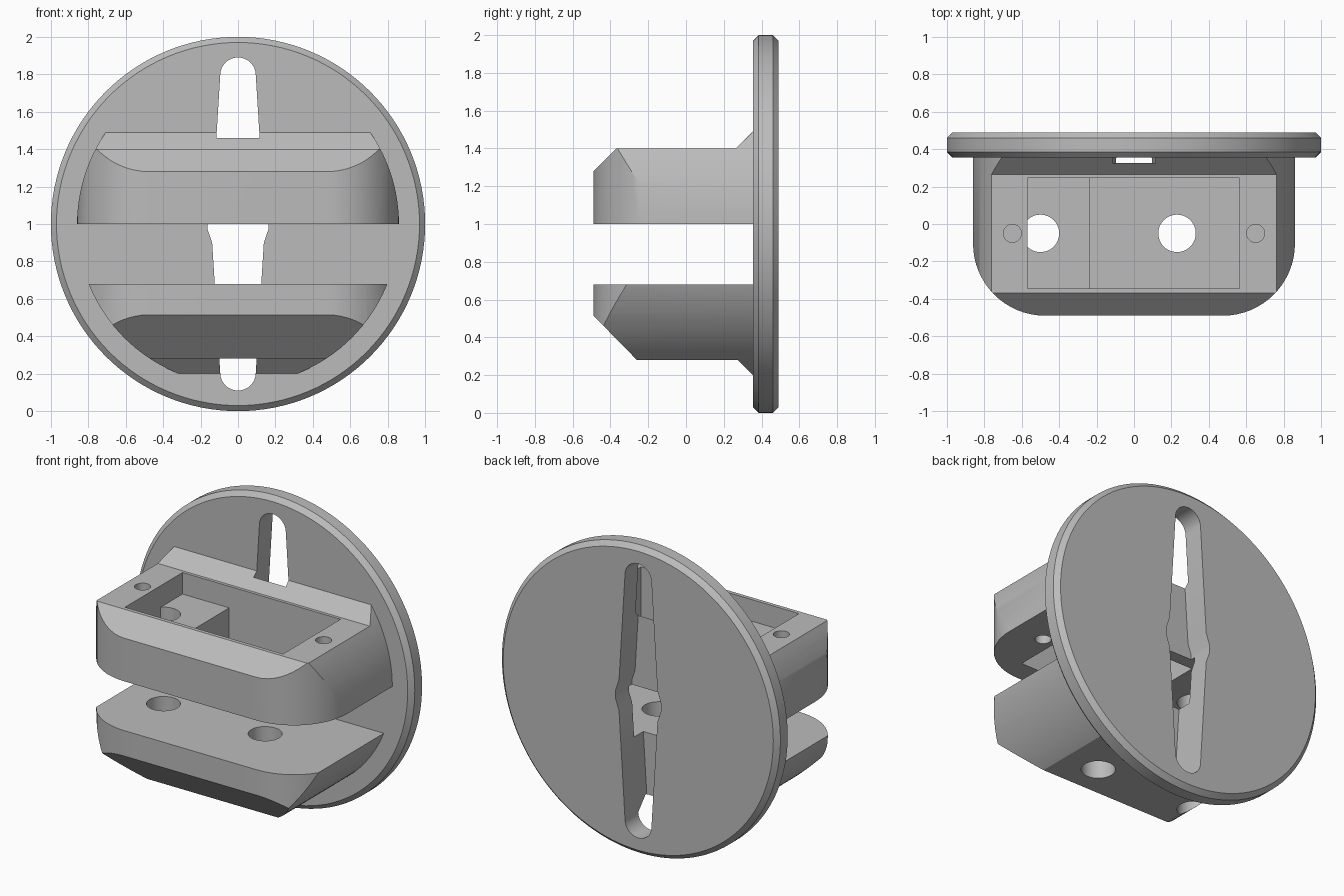
import bpy, bmesh, math
from mathutils import Matrix

old = bpy.data.objects.get("Cube")
if old:
    bpy.data.objects.remove(old, do_unlink=True)

grey = bpy.data.materials.new("plain grey")
grey.use_nodes = True
grey.diffuse_color = (0.5, 0.5, 0.5, 1)
grey.node_tree.nodes["Principled BSDF"].inputs["Base Color"].default_value = (0.5, 0.5, 0.5, 1)


def prism(name, points, low, high, axis):
    """Extrude a 2D outline along x (points are y,z), y (x,z) or z (x,y)."""
    place = {"x": lambda a, b, t: (t, a, b),
             "y": lambda a, b, t: (a, t, b),
             "z": lambda a, b, t: (a, b, t)}[axis]
    bm = bmesh.new()
    ends = [[bm.verts.new(place(a, b, t)) for a, b in points] for t in (low, high)]
    bm.faces.new(ends[0])
    bm.faces.new(ends[1][::-1])
    for i in range(len(points)):
        j = (i + 1) % len(points)
        bm.faces.new((ends[0][i], ends[1][i], ends[1][j], ends[0][j]))
    bmesh.ops.recalc_face_normals(bm, faces=bm.faces)
    mesh = bpy.data.meshes.new(name)
    bm.to_mesh(mesh)
    bm.free()
    mesh.materials.append(grey)
    obj = bpy.data.objects.new(name, mesh)
    bpy.context.collection.objects.link(obj)
    return obj


def arc(cx, cy, r, start, end, steps):
    angles = [math.radians(start + (end - start) * i / steps) for i in range(steps + 1)]
    return [(cx + r * math.cos(a), cy + r * math.sin(a)) for a in angles]


def circle(cx, cy, r, steps=48):
    return arc(cx, cy, r, 0, 360, steps)[:-1]


def box(x0, x1, y0, y1):
    return [(x0, y0), (x1, y0), (x1, y1), (x0, y1)]


def combine(obj, tool, operation="DIFFERENCE"):
    """Apply a boolean and discard its helper."""
    mod = obj.modifiers.new("cut", "BOOLEAN")
    mod.operation, mod.solver, mod.object = operation, "EXACT", tool
    bpy.context.view_layer.objects.active = obj
    bpy.ops.object.modifier_apply(modifier=mod.name)
    bpy.data.objects.remove(tool, do_unlink=True)


def finish(obj):
    bpy.ops.object.select_all(action="DESELECT")
    obj.select_set(True)
    bpy.context.view_layer.objects.active = obj
    bpy.ops.object.shade_smooth_by_angle(angle=math.radians(25))


# Long hanging slot, narrow at the ends and wider in the middle
quarter = [(0.162, 1.03), (0.138, 1.1)] + arc(0, 1.795, 0.095, 0, 90, 10)
upper_half = quarter + [(-x, z) for x, z in quarter[-2::-1]]
slot = upper_half + [(x, 2 - z) for x, z in reversed(upper_half)]


def cut_slot(obj, depth):
    combine(obj, prism("slot_cutter", slot, depth, 0.6, "y"))


# Round wall plate with chamfered rims
plate = prism("wall_plate", circle(0, 1, 1, 128), 0.355, 0.49, "y")
bm = bmesh.new()
bm.from_mesh(plate.data)
rims = [e for e in bm.edges if abs(e.verts[0].co.y - e.verts[1].co.y) < 0.01]
bmesh.ops.bevel(bm, geom=rims, offset=0.03, segments=1, affect="EDGES")
bm.to_mesh(plate.data)
bm.free()
cut_slot(plate, 0.2)

# Shared top outline of both shelves
corner = arc(0.475, -0.105, 0.385, -90, 0, 16)
plan = corner + [(0.95, -0.105), (0.95, 0.4)]
plan = corner + [(0.86, 0.4)]
plan += [(-x, y) for x, y in reversed(plan)]


def shelf(name, profile):
    """Side profile trimmed by the plan outline and by a round drum."""
    obj = prism(name, profile, -0.95, 0.95, "x")
    combine(obj, prism("plan_trim", plan, 0, 2, "z"), "INTERSECT")
    combine(obj, prism("drum_trim", circle(0, 1, 0.86, 128), -1, 1, "y"), "INTERSECT")
    return obj


upper = shelf("upper_shelf", [(-0.49, 1), (0.4, 1), (0.4, 1.49), (0.355, 1.49),
                              (0.265, 1.4), (-0.37, 1.4), (-0.49, 1.28)])
lower = shelf("lower_shelf", [(-0.49, 0.68), (-0.49, 0.515), (-0.26, 0.28),
                              (0.275, 0.28), (0.355, 0.2), (0.4, 0.2), (0.4, 0.68)])
cut_slot(upper, 0.325)
cut_slot(lower, 0.26)

# Open well and shallow ledge in the upper shelf
combine(upper, prism("well_cutter", box(-0.235, 0.565, -0.345, 0.245), 0.9, 1.6, "z"))
combine(upper, prism("ledge_cutter", box(-0.57, -0.2, -0.345, 0.245), 1.26, 1.6, "z"))
hole = [(max(x, -0.57), y) for x, y in circle(-0.5, -0.05, 0.1)]
combine(upper, prism("ledge_hole_cutter", hole, 0.9, 1.3, "z"))

# Small screw holes at both ends of the upper shelf
for side in (-1, 1):
    combine(upper, prism("screw_cutter", circle(side * 0.65, -0.05, 0.048, 32), 0.9, 1.6, "z"))

# Round drain holes in the lower shelf
for x in (-0.5, 0.23):
    combine(lower, prism("drain_cutter", circle(x, -0.05, 0.1), 0.1, 0.9, "z"))

for part in (plate, upper, lower):
    finish(part)
